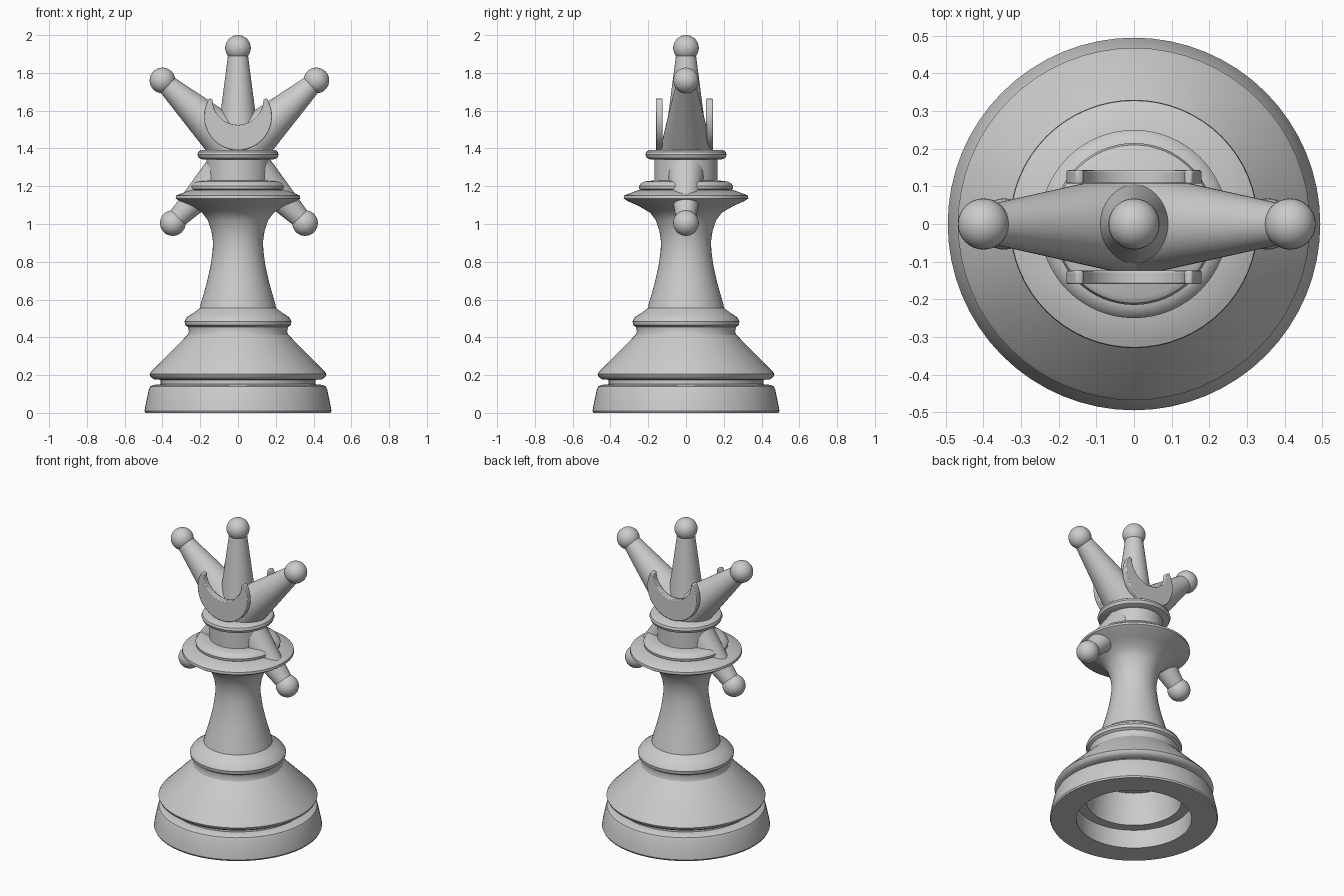
import bpy, bmesh, math
from mathutils import Vector

cube = bpy.data.objects.get("Cube")
if cube:
    bpy.data.objects.remove(cube, do_unlink=True)

grey = bpy.data.materials.new("plain grey")
grey.use_nodes = True
grey.diffuse_color = (0.6, 0.6, 0.6, 1)
grey.node_tree.nodes["Principled BSDF"].inputs["Base Color"].default_value = (0.6, 0.6, 0.6, 1)


def finish(name, bm, angle=35):
    """Turn a bmesh into a named, shaded object."""
    bmesh.ops.recalc_face_normals(bm, faces=bm.faces)
    mesh = bpy.data.meshes.new(name)
    bm.to_mesh(mesh)
    bm.free()
    mesh.materials.append(grey)
    obj = bpy.data.objects.new(name, mesh)
    bpy.context.collection.objects.link(obj)
    bpy.ops.object.select_all(action='DESELECT')
    bpy.context.view_layer.objects.active = obj
    obj.select_set(True)
    bpy.ops.object.shade_smooth_by_angle(angle=math.radians(angle))
    return obj


def lathe(name, profile, steps=64):
    """Spin (radius, height) points around z."""
    bm = bmesh.new()
    verts = [bm.verts.new((r, 0, z)) for r, z in profile]
    edges = [bm.edges.new(pair) for pair in zip(verts, verts[1:])]
    bmesh.ops.spin(bm, geom=verts + edges, axis=(0, 0, 1), cent=(0, 0, 0),
                   angle=math.tau, steps=steps)
    bmesh.ops.remove_doubles(bm, verts=bm.verts, dist=0.0005)
    return finish(name, bm)


def horn(name, start, tip, base_radius, tip_radius=0.048, ball=0.068):
    """Tapered spike from start to the ball centred on tip."""
    start, tip = Vector(start), Vector(tip)
    axis = tip - start
    turn = axis.to_track_quat('Z', 'Y').to_matrix().to_4x4()
    turn.translation = (start + tip) / 2
    bm = bmesh.new()
    bmesh.ops.create_cone(bm, cap_ends=True, segments=40, radius1=base_radius,
                          radius2=tip_radius, depth=axis.length, matrix=turn)
    finish(name, bm)
    bm = bmesh.new()
    bmesh.ops.create_uvsphere(bm, u_segments=32, v_segments=16, radius=ball)
    bmesh.ops.translate(bm, verts=bm.verts, vec=tip)
    finish(name + "_ball", bm)


def crescent(name, y, thickness=0.036, steps=28):
    """Upright moon plate with blunt tips, made as a closed band of quads."""
    bm = bmesh.new()
    rings = []
    for i in range(steps + 1):
        t = i / steps * 2 - 1
        a, b = t * math.radians(122), t * math.radians(90)
        outer = (0.18 * math.sin(a), 1.57 - 0.18 * math.cos(a))
        inner = (0.135 * math.sin(b), 1.66 - 0.135 * math.cos(b))
        section = [(outer, -1), (inner, -1), (inner, 1), (outer, 1)]
        rings.append([bm.verts.new((p[0], y + s * thickness / 2, p[1])) for p, s in section])
    for r, q in zip(rings, rings[1:]):
        for k in range(4):
            n = (k + 1) % 4
            bm.faces.new((r[k], r[n], q[n], q[k]))
    bm.faces.new(rings[0])
    bm.faces.new(rings[-1])
    obj = finish(name, bm)
    bevel = obj.modifiers.new("soft edges", 'BEVEL')
    bevel.width = 0.005
    bevel.segments = 2
    bevel.limit_method = 'ANGLE'


# Hollow foot, with its stepped underside
lathe("base", [
    (0, 0.32), (0.25, 0.32), (0.28, 0.12), (0.34, 0.12), (0.34, 0),
    (0.49, 0), (0.495, 0.01), (0.49, 0.04), (0.472, 0.125), (0.465, 0.14), (0.45, 0.148),
    (0.41, 0.152), (0.41, 0.175), (0.445, 0.178), (0.462, 0.19), (0.468, 0.205),
    (0.46, 0.218), (0.26, 0.42), (0, 0.42)])

# Waist ring, neck and wide flange
lathe("neck", [
    (0, 0.4), (0.27, 0.405), (0.26, 0.43), (0.265, 0.455), (0.28, 0.465), (0.283, 0.485),
    (0.272, 0.505), (0.235, 0.53), (0.202, 0.555), (0.195, 0.585), (0.165, 0.69), (0.145, 0.78),
    (0.134, 0.86), (0.133, 0.91), (0.14, 0.96), (0.16, 1.02), (0.19, 1.06),
    (0.25, 1.095), (0.31, 1.122), (0.33, 1.135), (0.328, 1.15), (0.31, 1.158),
    (0.25, 1.18), (0, 1.18)])

# Small ring, drum and collar under the crown
lathe("flange_ring", [
    (0, 1.17), (0.23, 1.175), (0.248, 1.185), (0.25, 1.2), (0.24, 1.215),
    (0.22, 1.225), (0.175, 1.23), (0, 1.23)])
lathe("drum", [(0, 1.2), (0.168, 1.2), (0.168, 1.36), (0, 1.36)])
lathe("collar", [
    (0, 1.34), (0.19, 1.342), (0.208, 1.35), (0.215, 1.367), (0.21, 1.382),
    (0.195, 1.392), (0, 1.392)])

# Crown horns and drooping horns
horn("crown_horn_centre", (0, 0, 1.36), (0, 0, 1.932), 0.122)
horn("crown_horn_left", (0.006, 0, 1.385), (0.415, 0, 1.76), 0.138)
horn("crown_horn_right", (0.006, 0, 1.385), (-0.4, 0, 1.76), 0.138)
horn("lower_horn_left", (0.006, 0, 1.37), (0.355, 0, 1.005), 0.118)
horn("lower_horn_right", (0.006, 0, 1.37), (-0.345, 0, 1.005), 0.118)

# Moon plates on front and back
crescent("front_crescent", -0.142)
crescent("back_crescent", 0.125)
